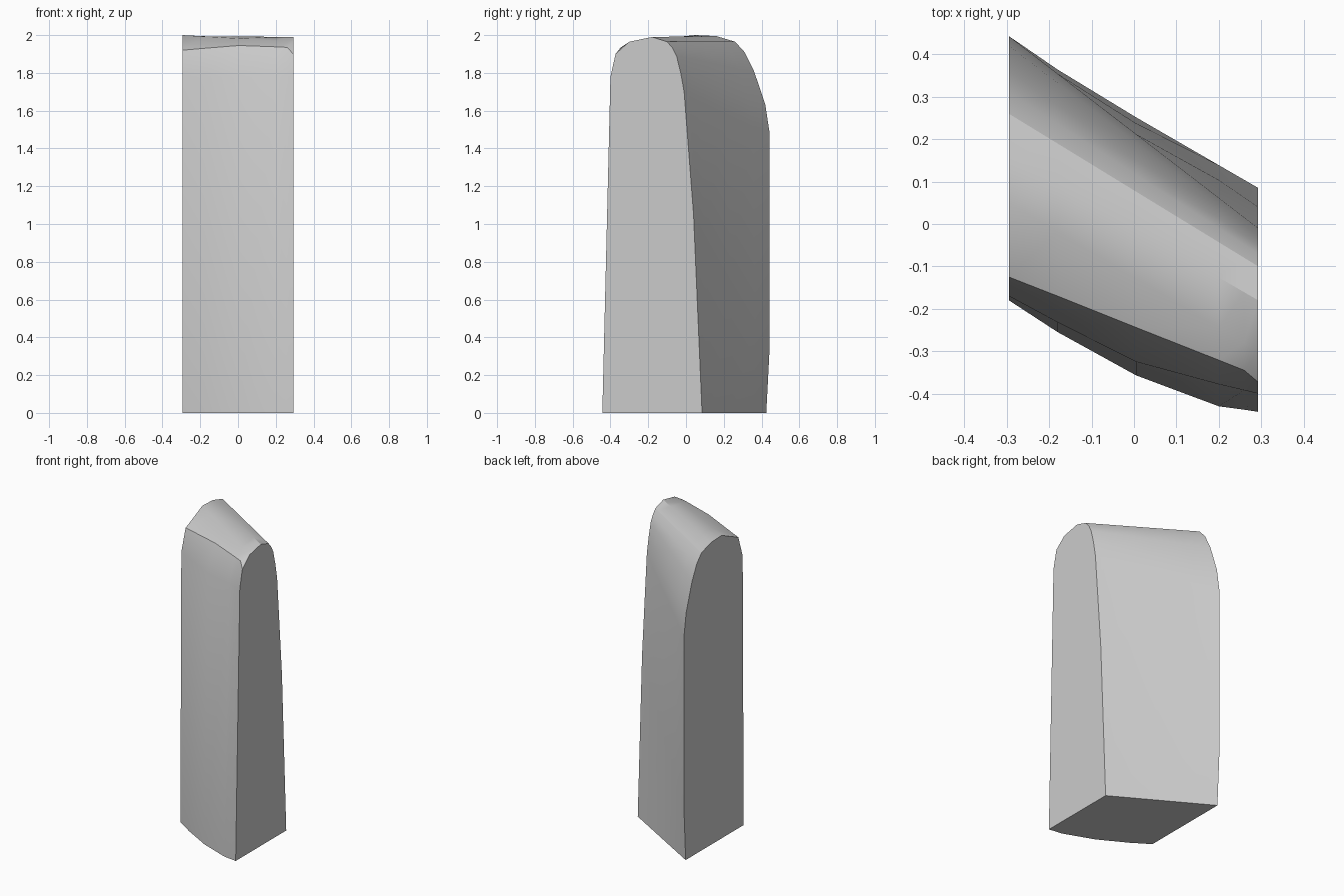
import bpy, bmesh, math

if "Cube" in bpy.data.objects:
    bpy.data.objects.remove(bpy.data.objects["Cube"], do_unlink=True)

# Stations along the width of the slab
XS = [-0.295, -0.18, 0.005, 0.20, 0.26, 0.293]

# Bowed front: depth at each station for the foot and shoulder, then the crease
FOOT = [-0.18, -0.255, -0.357, -0.43, -0.438, -0.443]
SHOULDER = [-0.17, -0.232, -0.325, -0.378, -0.392, -0.40]
CREASE = [(-0.125, 1.92), (-0.17, 1.93), (-0.244, 1.945),
          (-0.321, 1.938), (-0.345, 1.935), (-0.373, 1.90)]

# Crown and back: matching (y, z) points on the two end outlines
END_A = [(0.05, 2.0), (0.16, 1.995), (0.26, 1.965), (0.31, 1.91), (0.36, 1.81),
         (0.42, 1.63), (0.443, 1.48), (0.443, 0.35), (0.425, 0)]
END_B = [(-0.30, 1.965), (-0.18, 1.99), (-0.10, 1.965), (-0.07, 1.93), (-0.05, 1.89),
         (-0.028, 1.80), (-0.01, 1.70), (0.04, 1.05), (0.085, 0)]


def section(i):
    """Closed outline at one station, from the front foot over the top to the back foot."""
    t = (XS[i] - XS[0]) / (XS[-1] - XS[0])
    pts = [(FOOT[i], 0), (SHOULDER[i], 1.78), CREASE[i]]
    pts += [(a[0] + (b[0] - a[0]) * t, a[1] + (b[1] - a[1]) * t)
            for a, b in zip(END_A, END_B)]
    return [(XS[i], y, z) for y, z in pts]


# Loft the sections and close both ends
bm = bmesh.new()
rings = [[bm.verts.new(p) for p in section(i)] for i in range(len(XS))]
for r, s in zip(rings, rings[1:]):
    for j in range(len(r)):
        k = (j + 1) % len(r)
        bm.faces.new((r[j], s[j], s[k], r[k]))
bm.faces.new(rings[0])
bm.faces.new(rings[-1][::-1])
bmesh.ops.recalc_face_normals(bm, faces=bm.faces)
mesh = bpy.data.meshes.new("slab")
bm.to_mesh(mesh)
bm.free()

# Plain grey
grey = bpy.data.materials.new("grey")
grey.use_nodes = True
color = (0.6, 0.6, 0.6, 1)
grey.diffuse_color = color
grey.node_tree.nodes["Principled BSDF"].inputs["Base Color"].default_value = color
mesh.materials.append(grey)

slab = bpy.data.objects.new("slab", mesh)
bpy.context.collection.objects.link(slab)
bpy.context.view_layer.objects.active = slab
slab.select_set(True)
bpy.ops.object.shade_smooth_by_angle(angle=math.radians(29))
